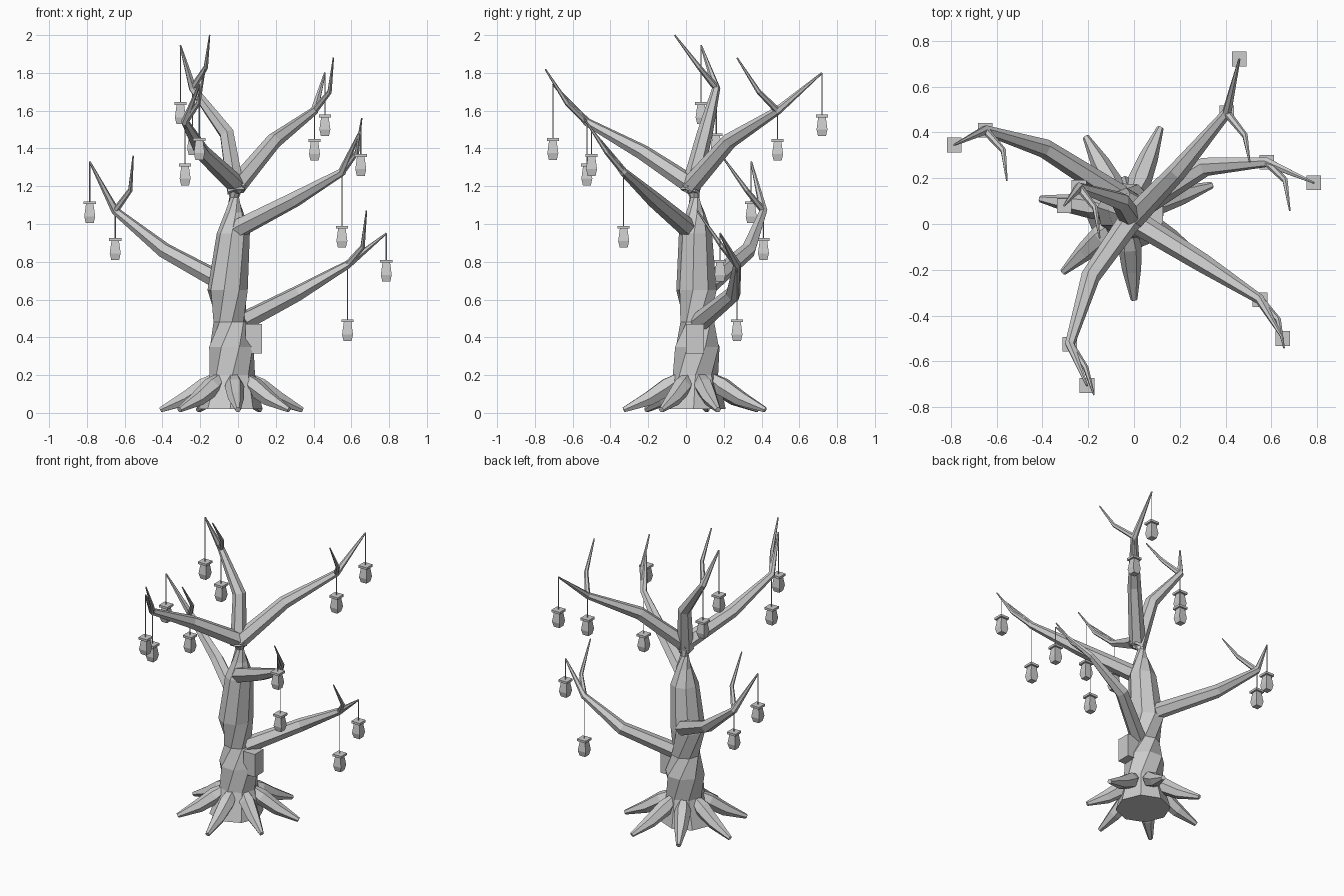
import bpy, math
from mathutils import Vector, Quaternion

if "Cube" in bpy.data.objects:
    bpy.data.objects.remove(bpy.data.objects["Cube"])

# One flat grey for everything
grey = bpy.data.materials.new("plain_grey")
grey.use_nodes = True
colour = (0.6, 0.6, 0.6, 1)
grey.diffuse_color = colour
grey.node_tree.nodes["Principled BSDF"].inputs["Base Color"].default_value = colour


def make_object(name, verts, faces):
    mesh = bpy.data.meshes.new(name)
    mesh.from_pydata(verts, [], faces)
    mesh.materials.append(grey)
    obj = bpy.data.objects.new(name, mesh)
    bpy.context.collection.objects.link(obj)
    return obj


def loft(name, rings):
    """Skin a list of equally sized vertex rings and cap both ends."""
    n = len(rings[0])
    verts = [v for ring in rings for v in ring]
    faces = [list(range(n))[::-1], [len(verts) - n + i for i in range(n)]]
    for r in range(len(rings) - 1):
        for i in range(n):
            j = (i + 1) % n
            faces.append([r * n + i, r * n + j, (r + 1) * n + j, (r + 1) * n + i])
    return make_object(name, verts, faces)


def ring(centre, radius, sides, quat=Quaternion(), turn=0.0):
    angles = [turn + math.tau * i / sides for i in range(sides)]
    return [Vector(centre) + quat @ Vector((radius * math.cos(a), radius * math.sin(a), 0))
            for a in angles]


def tube(name, points, radii, sides=6):
    """Tapered limb along a path, with rings carried along without twist."""
    pts = [Vector(p) for p in points]
    steps = [(b - a).normalized() for a, b in zip(pts, pts[1:])]
    dirs = [steps[0]] + [(a + b).normalized() for a, b in zip(steps, steps[1:])] + [steps[-1]]
    quat = dirs[0].to_track_quat("Z", "Y")
    rings = []
    for i, (p, r) in enumerate(zip(pts, radii)):
        if i:
            quat = dirs[i - 1].rotation_difference(dirs[i]) @ quat
        rings.append(ring(p, r, sides, quat))
    return loft(name, rings)


def lantern(name, top, cap_z):
    """Square lantern with a flat cap, hanging on a thin cord."""
    x, y, z = top
    s = math.sqrt(0.5) * 2
    profile = [(-0.115, 0.021), (-0.08, 0.029), (-0.015, 0.02),
               (-0.015, 0.032), (0, 0.032)]
    loft(name, [ring((x, y, cap_z + h), w * s, 4, turn=math.pi / 4) for h, w in profile])
    loft(name + "_cord", [ring((x, y, h), 0.003, 4) for h in (cap_z - 0.005, z)])


# Twisting trunk: centre x, y, height, radius, turn in degrees
trunk = [(-0.04, 0.04, 0.02, 0.17, 0), (-0.03, 0.05, 0.2, 0.12, 0),
         (-0.035, 0.06, 0.35, 0.125, 20), (-0.04, 0.06, 0.48, 0.09, 50),
         (-0.055, 0.055, 0.65, 0.108, 80), (-0.025, 0.05, 0.95, 0.088, 85),
         (-0.02, 0.05, 1.06, 0.05, 100), (-0.02, 0.045, 1.14, 0.026, 130),
         (-0.01, 0.03, 1.22, 0.045, 150)]
loft("trunk", [ring((x, y, z), r, 8, turn=math.radians(t)) for x, y, z, r, t in trunk])

# Roots fan out from the foot of the trunk
hub = Vector((-0.03, 0.05, 0))
root_tips = [(0.115, 0.42), (-0.21, 0.38), (-0.41, 0.11), (-0.31, -0.21),
             (0, -0.33), (0.27, -0.13), (0.34, 0.17)]
for i, tip in enumerate(root_tips):
    end = Vector((*tip, 0.016))
    path = []
    for t, z in ((0.2, 0.19), (0.38, 0.14), (0.65, 0.075), (1, 0.016)):
        p = hub.lerp(end, t)
        path.append((p.x, p.y, z))
    tube(f"root_{i + 1}", path, (0.03, 0.052, 0.042, 0.015))

# Limbs: base, bend, fork, lantern tip, twig bend, twig tip, then two cap heights
limbs = {
    "upper_back_left": ([(-0.01, 0.02, 1.2), (0.19, 0.23, 1.44), (0.405, 0.485, 1.6),
                         (0.46, 0.72, 1.8), (0.485, 0.385, 1.7), (0.505, 0.27, 1.88)], 1.58, 1.45),
    "lower_left": ([(0.02, 0.07, 0.48), (0.31, 0.25, 0.63), (0.58, 0.27, 0.785),
                    (0.785, 0.18, 0.95), (0.66, 0.19, 0.88), (0.68, 0.06, 1.07)], 0.81, 0.495),
    "middle_front_left": ([(-0.01, 0.02, 0.97), (0.3, -0.17, 1.13), (0.55, -0.33, 1.275),
                           (0.65, -0.5, 1.5), (0.63, -0.42, 1.38), (0.655, -0.54, 1.56)], 1.37, 0.99),
    "upper_front_right": ([(0, 0.04, 1.2), (-0.19, -0.23, 1.38), (-0.28, -0.525, 1.54),
                           (-0.205, -0.705, 1.74), (-0.21, -0.63, 1.64), (-0.175, -0.745, 1.82)], 1.455, 1.32),
    "lower_right": ([(-0.06, 0.12, 0.68), (-0.39, 0.33, 0.86), (-0.65, 0.41, 1.07),
                     (-0.785, 0.345, 1.33), (-0.57, 0.32, 1.18), (-0.555, 0.19, 1.36)], 1.12, 0.925),
    "top": ([(-0.01, 0.02, 1.17), (-0.06, 0.1, 1.48), (-0.24, 0.16, 1.72),
             (-0.305, 0.08, 1.945), (-0.17, 0.07, 1.83), (-0.15, -0.06, 2.0)], 1.645, 1.48),
}
for name, (pts, tip_cap, fork_cap) in limbs.items():
    base, bend, fork, tip, twig_bend, twig_tip = pts
    tube(name + "_branch", [base, bend, fork, tip], (0.052, 0.042, 0.022, 0.005))
    tube(name + "_twig", [fork, twig_bend, twig_tip], (0.018, 0.013, 0.004))
    lantern(name + "_tip_lantern", tip, tip_cap)
    lantern(name + "_fork_lantern", fork, fork_cap)

# Small box fixed to the side of the trunk
corners = [(0.04, 0), (0.127, 0), (0.127, 0.095), (0.04, 0.095)]
loft("trunk_box", [[Vector((x, y, z)) for x, y in corners] for z in (0.315, 0.47)])
